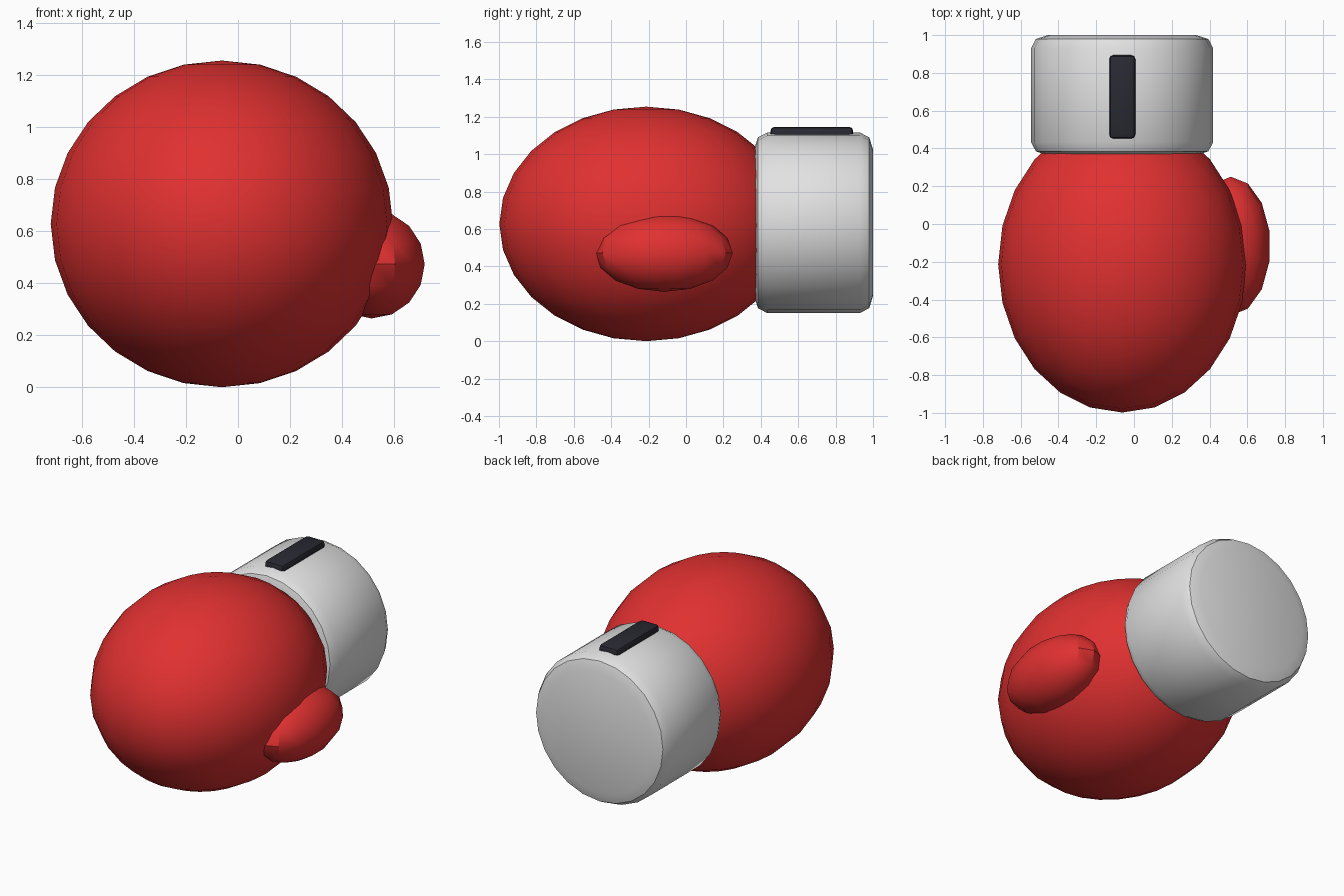
import bpy, bmesh, math
from mathutils import Matrix

if "Cube" in bpy.data.objects:
    bpy.data.objects.remove(bpy.data.objects["Cube"])


def material(name, rgb):
    m = bpy.data.materials.new(name)
    m.diffuse_color = (*rgb, 1)
    m.use_nodes = True
    m.node_tree.nodes["Principled BSDF"].inputs["Base Color"].default_value = m.diffuse_color
    return m


RED = material("red leather", (0.75, 0.03, 0.03))
GREY = material("light grey cuff", (0.76, 0.76, 0.76))
DARK = material("dark strap", (0.022, 0.022, 0.032))


def finish(name, bm, mat, loc):
    bmesh.ops.recalc_face_normals(bm, faces=bm.faces)
    me = bpy.data.meshes.new(name)
    bm.to_mesh(me)
    bm.free()
    me.materials.append(mat)
    ob = bpy.data.objects.new(name, me)
    ob.location = loc
    bpy.context.collection.objects.link(ob)
    bpy.ops.object.select_all(action='DESELECT')
    ob.select_set(True)
    bpy.context.view_layer.objects.active = ob
    bpy.ops.object.shade_smooth_by_angle(angle=math.radians(30))
    return ob


def ellipsoid(name, loc, radii, segs, rings):
    bm = bmesh.new()
    bmesh.ops.create_uvsphere(bm, u_segments=segs, v_segments=rings, radius=1)
    bmesh.ops.scale(bm, vec=radii, verts=bm.verts)
    return finish(name, bm, RED, loc)


# padded fist and thumb
ellipsoid("glove_body", (-0.062, -0.213, 0.627), (0.657, 0.785, 0.627), 24, 14)
ellipsoid("thumb", (0.513, -0.117, 0.472), (0.209, 0.367, 0.208), 14, 8)

# wrist cuff: rounded-edge drum lathed around the y axis
R, H, N = 0.4825, 0.318, 24
edge = [(0.09, 0), (0.026, 0.0205), (0, 0.07)]     # inset from rim, from end
profile = [(R - a, -H + b) for a, b in edge]
profile += [(r, -y) for r, y in reversed(profile)]
bm = bmesh.new()
rows = [[bm.verts.new((r * math.cos(2 * math.pi * i / N), y, r * math.sin(2 * math.pi * i / N)))
         for i in range(N)] for r, y in profile]
for a, b in zip(rows, rows[1:]):
    for i in range(N):
        j = (i + 1) % N
        bm.faces.new((a[i], a[j], b[j], b[i]))
bm.faces.new(rows[0])
bm.faces.new(rows[-1])
finish("cuff", bm, GREY, (-0.063, 0.682, 0.633))

# strap plate on top of the cuff
bm = bmesh.new()
bmesh.ops.create_cube(bm, size=1, matrix=Matrix.Diagonal((0.138, 0.442, 0.075, 1)))
bmesh.ops.bevel(bm, geom=bm.edges[:], offset=0.022, segments=2, profile=0.5, affect='EDGES')
finish("strap", bm, DARK, (-0.062, 0.673, 1.1085))
